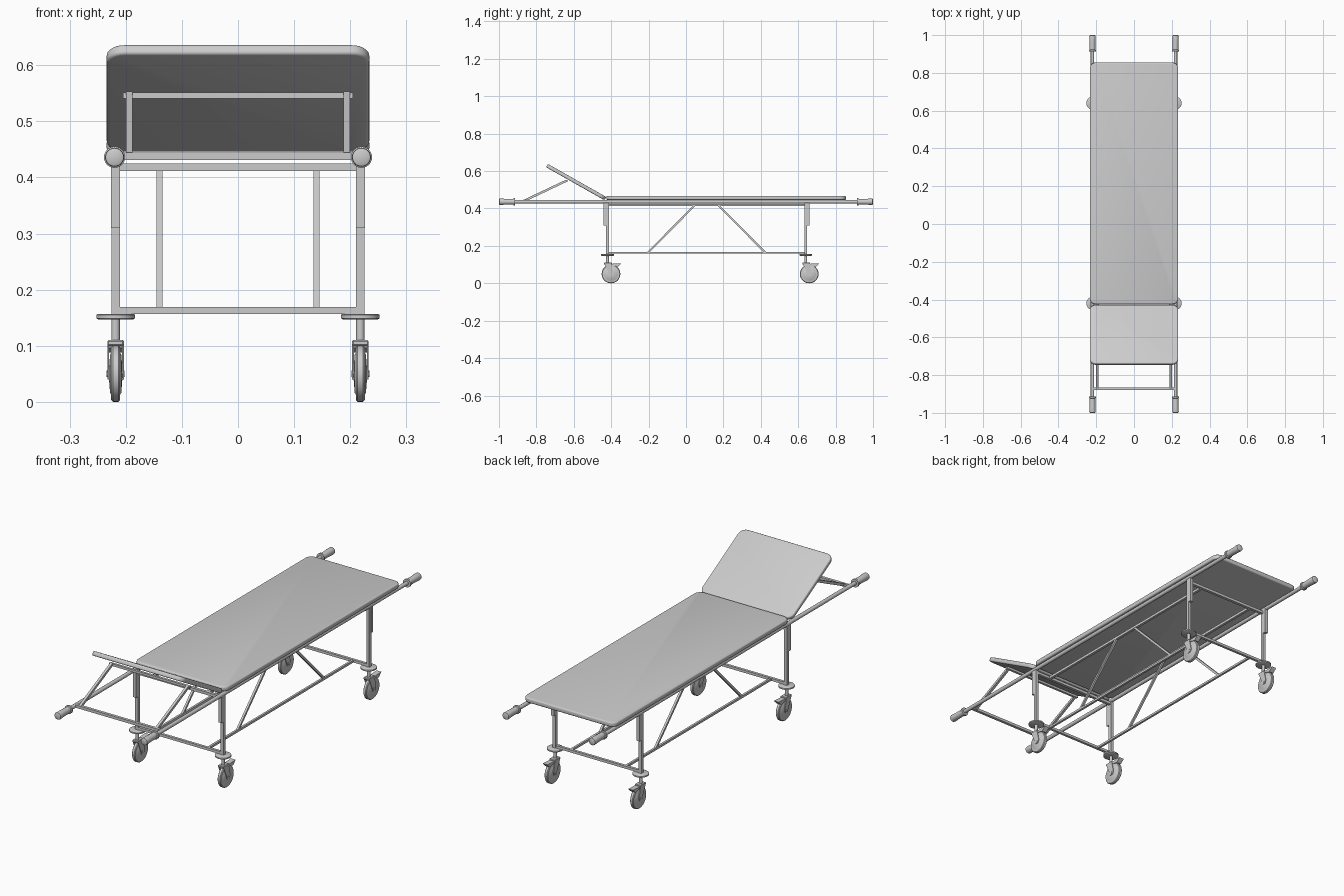
import bpy, bmesh, math
from mathutils import Vector, Matrix

if "Cube" in bpy.data.objects:
    bpy.data.objects.remove(bpy.data.objects["Cube"])

def finish(name, bm, smooth=False):
    bmesh.ops.recalc_face_normals(bm, faces=bm.faces)
    me = bpy.data.meshes.new(name)
    bm.to_mesh(me)
    bm.free()
    ob = bpy.data.objects.new(name, me)
    bpy.context.collection.objects.link(ob)
    if smooth:
        bpy.context.view_layer.objects.active = ob
        ob.select_set(True)
        bpy.ops.object.shade_smooth_by_angle(angle=math.radians(35))
        ob.select_set(False)
    return ob

def box(name, lo, hi, bevel=0.0):
    lo, hi = Vector(lo), Vector(hi)
    bm = bmesh.new()
    bmesh.ops.create_cube(bm, size=1, matrix=Matrix.Translation((lo + hi) / 2)
                          @ Matrix.Diagonal((*(hi - lo), 1)))
    if bevel:
        bmesh.ops.bevel(bm, geom=bm.edges[:], offset=bevel, segments=1, affect='EDGES')
    return finish(name, bm)

def bar(name, a, b, w, sides=4):
    """Square or round tube between two points."""
    a, b = Vector(a), Vector(b)
    d = b - a
    r = w / 2 * (math.sqrt(2) if sides == 4 else 1)
    # square tubes lie in planes of constant x or along x, so align one side with z/x
    z = d.normalized()
    x = Vector((0, 1, 0)) if abs(z.x) > 0.9 else Vector((1, 0, 0))
    y = z.cross(x)
    rot = Matrix((x, y, z)).transposed().to_4x4()
    m = Matrix.Translation((a + b) / 2) @ rot
    if sides == 4:
        m = m @ Matrix.Rotation(math.pi / 4, 4, 'Z')
    bm = bmesh.new()
    bmesh.ops.create_cone(bm, cap_ends=True, segments=sides, radius1=r, radius2=r,
                          depth=d.length, matrix=m)
    return finish(name, bm, sides > 8)

def lathe(name, profile, center, axis, steps=32):
    """Revolve (radius, height) points about an axis through center."""
    bm = bmesh.new()
    rot = Vector((0, 0, 1)).rotation_difference(Vector(axis)).to_matrix().to_4x4()
    m = Matrix.Translation(center) @ rot
    rings = [[bm.verts.new(m @ Vector((r * math.cos(t), r * math.sin(t), h)))
              for t in (2 * math.pi * i / steps for i in range(steps))] for r, h in profile]
    for p, q in zip(rings, rings[1:]):
        for i in range(steps):
            j = (i + 1) % steps
            bm.faces.new((p[i], p[j], q[j], q[i]))
    bm.faces.new(rings[0])
    bm.faces.new(rings[-1])
    return finish(name, bm, True)

def prism(name, outline, x0, x1):
    """Extrude a (y, z) outline along x."""
    bm = bmesh.new()
    f = bm.faces.new([bm.verts.new((x0, y, z)) for y, z in outline])
    ext = bmesh.ops.extrude_face_region(bm, geom=[f])
    bmesh.ops.translate(bm, vec=(x1 - x0, 0, 0),
                        verts=[v for v in ext['geom'] if isinstance(v, bmesh.types.BMVert)])
    return finish(name, bm)

def pad(name, width, length, thick, matrix):
    """Cushion with rounded corners and soft edges."""
    bm = bmesh.new()
    bmesh.ops.create_cube(bm, size=1, matrix=Matrix.Diagonal((width, length, thick, 1)))
    up = [e for e in bm.edges if abs(e.verts[0].co.z - e.verts[1].co.z) > thick / 2]
    bmesh.ops.bevel(bm, geom=up, offset=0.032, segments=6, affect='EDGES', profile=0.5)
    rim = [e for e in bm.edges if abs(e.verts[0].co.z - e.verts[1].co.z) < 1e-5]
    bmesh.ops.bevel(bm, geom=rim, offset=0.006, segments=3, affect='EDGES', profile=0.5)
    bmesh.ops.transform(bm, matrix=matrix, verts=bm.verts)
    return finish(name, bm, True)

# cushions
pad("mattress", 0.468, 1.28, 0.022, Matrix.Translation((0, 0.215, 0.457)))
pad("backrest", 0.468, 0.358, 0.020,
    Matrix.Translation((0, -0.587, 0.541)) @ Matrix.Rotation(math.radians(-29.5), 4, 'X'))

# head end cross bar and backrest prop
RAIL, LEG, IN = 0.22, 0.218, 0.14
bar("head_cross_bar", (-0.215, -0.872, 0.438), (0.215, -0.872, 0.438), 0.013)
bar("prop_cross_bar", (-0.205, -0.64, 0.546), (0.205, -0.64, 0.546), 0.011)

for s, side in ((-1, "left"), (1, "right")):
    # carrying rails with grips
    bar(f"{side}_rail", (s * RAIL, -0.95, 0.436), (s * RAIL, 0.95, 0.436), 0.018, 16)
    for e, end in ((-1, "head"), (1, "foot")):
        lathe(f"{side}_{end}_grip",
              [(0.013, 0), (0.019, 0), (0.019, 0.008), (0.015, 0.010), (0.0155, 0.05),
               (0.017, 0.08), (0.016, 0.085), (0.012, 0.087)],
              (s * RAIL, e * 0.913, 0.436), (0, e, 0), 24)
    bar(f"{side}_backrest_prop", (s * 0.194, -0.872, 0.438), (s * 0.194, -0.64, 0.548), 0.012)
    # inner truss
    bar(f"{side}_upper_bar", (s * IN, -0.42, 0.418), (s * IN, 0.64, 0.418), 0.012)
    bar(f"{side}_lower_bar", (s * IN, -0.42, 0.163), (s * IN, 0.64, 0.163), 0.010)
    bar(f"{side}_head_brace", (s * IN, -0.205, 0.163), (s * IN, 0.045, 0.415), 0.010)
    bar(f"{side}_foot_brace", (s * IN, 0.425, 0.163), (s * IN, 0.175, 0.415), 0.010)

for y, e, end in ((-0.42, -1, "head"), (0.64, 1, "foot")):
    # leg frame cross bars
    bar(f"{end}_upper_cross", (-0.218, y, 0.418), (0.218, y, 0.418), 0.013)
    bar(f"{end}_lower_cross", (-0.218, y, 0.163), (0.218, y, 0.163), 0.012)
    for s, side in ((-1, "left"), (1, "right")):
        n, x = f"{side}_{end}", s * LEG
        bar(f"{n}_leg", (x, y, 0.15), (x, y, 0.432), 0.015)
        yo = y + e * 0.014
        box(f"{n}_leg_bracket", (x - 0.008, yo - 0.007, 0.31), (x + 0.008, yo + 0.007, 0.432))
        # bumper disc and caster stem
        lathe(f"{n}_bumper", [(0.031, -0.005), (0.0345, -0.003), (0.0345, 0.003), (0.031, 0.005)],
              (x, y, 0.152), (0, 0, 1))
        bar(f"{n}_caster_stem", (x, y, 0.10), (x, y, 0.15), 0.015, 16)
        # caster wheel, offset from its stem
        w = y + 0.019
        lathe(f"{n}_wheel",
              [(0.008, -0.012), (0.034, -0.010), (0.037, -0.008), (0.047, -0.008),
               (0.050, -0.005), (0.050, 0.005), (0.047, 0.008), (0.037, 0.008),
               (0.034, 0.010), (0.008, 0.012)], (x, w, 0.05), (1, 0, 0))
        box(f"{n}_caster_head", (x - 0.0145, y - 0.018, 0.100), (x + 0.0145, y + 0.024, 0.110), 0.002)
        for k in (-1, 1):
            prism(f"{n}_fork_plate",
                  [(y - 0.016, 0.104), (y + 0.022, 0.104), (w + 0.014, 0.055),
                   (w + 0.008, 0.040), (w - 0.008, 0.040), (w - 0.013, 0.055)],
                  x + k * 0.0115, x + k * 0.0145)
        bar(f"{n}_axle", (x - 0.016, w, 0.05), (x + 0.016, w, 0.05), 0.012, 12)
        # brake lever
        prism(f"{n}_brake_lever",
              [(y + 0.018, 0.104), (w + 0.055, 0.107), (w + 0.050, 0.101),
               (w + 0.036, 0.088), (y + 0.022, 0.096)], x - 0.012, x + 0.012)
